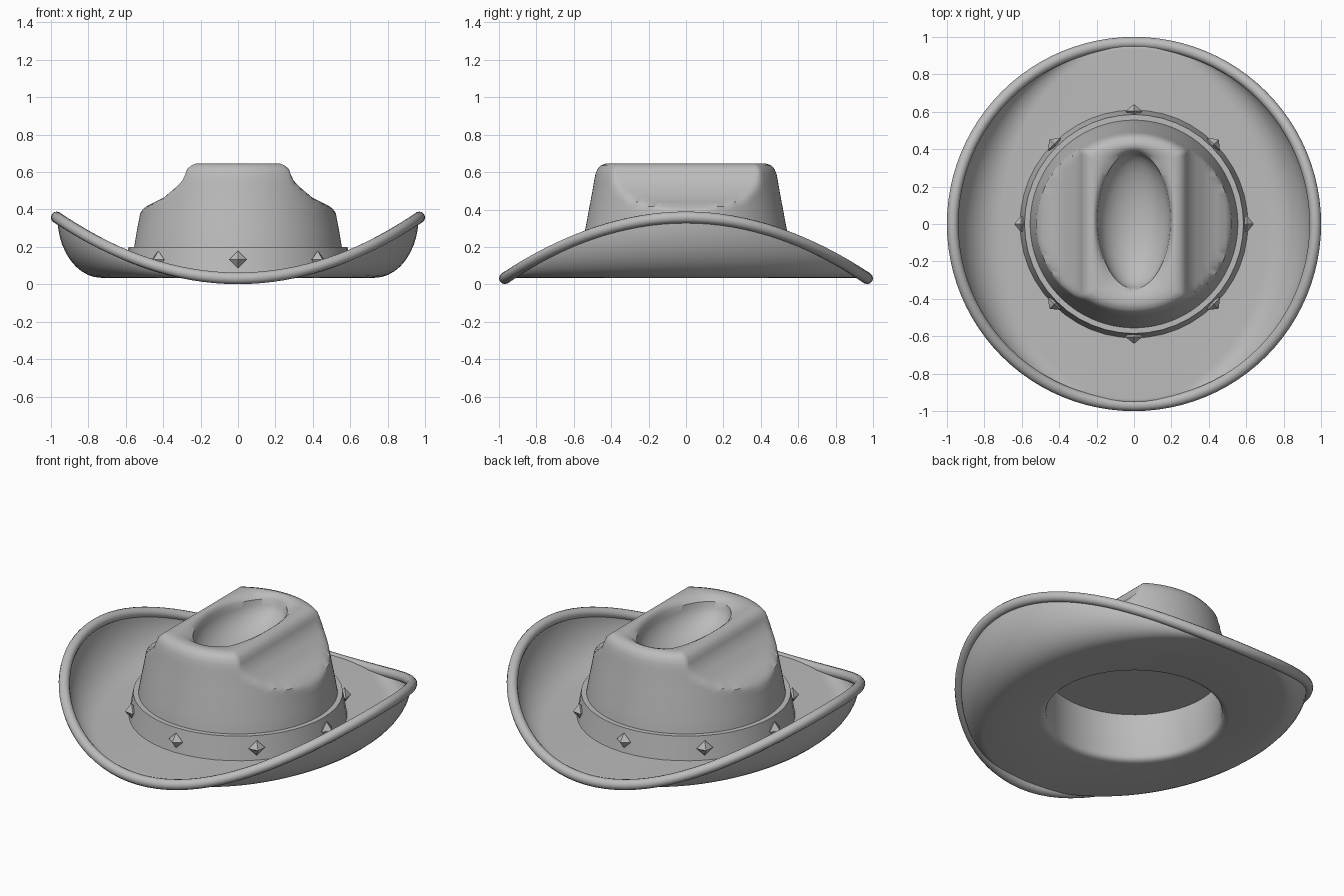
import bpy, bmesh, math
from math import sin, cos, pi

if "Cube" in bpy.data.objects:
    bpy.data.objects.remove(bpy.data.objects["Cube"])

felt = bpy.data.materials.new("felt_grey")
felt.diffuse_color = (0.5, 0.5, 0.5, 1)
felt.use_nodes = True
felt.node_tree.nodes["Principled BSDF"].inputs["Base Color"].default_value = felt.diffuse_color


def finish(name, bm, angle=35):
    bmesh.ops.remove_doubles(bm, verts=bm.verts, dist=1e-5)
    bmesh.ops.recalc_face_normals(bm, faces=bm.faces)
    me = bpy.data.meshes.new(name)
    bm.to_mesh(me)
    bm.free()
    me.materials.append(felt)
    ob = bpy.data.objects.new(name, me)
    bpy.context.collection.objects.link(ob)
    if angle:
        bpy.ops.object.select_all(action='DESELECT')
        ob.select_set(True)
        bpy.context.view_layer.objects.active = ob
        bpy.ops.object.shade_smooth_by_angle(angle=math.radians(angle))
    return ob


def loft(name, section, n, closed=False, angle=35):
    """Sweep section(theta) -> list of xyz around the vertical axis."""
    bm = bmesh.new()
    rows = [[bm.verts.new(p) for p in section(2 * pi * i / n)] for i in range(n)]
    m = len(rows[0])
    for i in range(n):
        a, b = rows[i], rows[(i + 1) % n]
        for j in range(m if closed else m - 1):
            k = (j + 1) % m
            bm.faces.new((a[j], b[j], b[k], a[k]))
    return finish(name, bm, angle)


def polar(t, pts):
    return [(r * cos(t), r * sin(t), z) for r, z in pts]


def rim_z(t):
    return 0.032 + 0.326 * cos(t) ** 2


# Brim: flat lens in the middle, sides curling up, with the inner lining of the hat
def brim_section(t):
    a = 0.73
    r0 = a * 0.955 / math.hypot(0.955 * cos(t), a * sin(t))
    pts = [(0, 0.33), (0.49, 0.33), (0.49, 0.065), (0.498, 0.048), (0.511, 0.039), (0.53, 0.035)]
    steps = [i / 10 * pi / 2 for i in range(11)]
    R, h = 0.965, rim_z(t) - 0.035
    pts += [(r0 + (R - r0) * sin(s), 0.035 + h * (1 - cos(s))) for s in steps]
    R, r0, h = 0.95, r0 - 0.02, max(rim_z(t) - 0.06, -0.005)
    pts += [(r0 + (R - r0) * sin(s), 0.06 + h * (1 - cos(s))) for s in reversed(steps)]
    pts += [(0.54, 0.06)]
    return polar(t, pts)


loft("brim", brim_section, 96)


# Rolled edge of the brim
def rim_section(t):
    return polar(t, [(0.969 + 0.031 * cos(2 * pi * k / 12),
                      rim_z(t) + 0.031 * sin(2 * pi * k / 12)) for k in range(12)])


loft("brim_edge_roll", rim_section, 96, closed=True)

# Crown: tapered body, pinched on both sides, with an oval dent on top
PINCH = [(0.0, 0.70), (0.36, 0.56), (0.385, 0.525), (0.417, 0.49), (0.465, 0.395), (0.52, 0.33),
         (0.56, 0.292), (0.59, 0.281), (0.615, 0.272), (0.632, 0.258), (0.645, 0.225)]
BODY = [(0.57, 0.06), (0.555, 0.2), (0.54, 0.29), (0.528, 0.35), (0.523, 0.38), (0.519, 0.4),
        (0.516, 0.417), (0.511, 0.44), (0.507, 0.465), (0.502, 0.49), (0.497, 0.52), (0.491, 0.555),
        (0.484, 0.59), (0.474, 0.615), (0.457, 0.635), (0.43, 0.645)]


def pinch(z):
    for (z0, x0), (z1, x1) in zip(PINCH, PINCH[1:]):
        if z <= z1:
            return x0 + (x1 - x0) * (z - z0) / (z1 - z0)
    return PINCH[-1][1]


def crown_section(t):
    pts = []
    for r, z in BODY:
        x, y, f = r * cos(t), r * sin(t), pinch(z)
        pts.append((math.copysign(min(abs(x), f), x), y, z))
    # lip rolling over into the dent
    ox, oy = pts[-1][:2]
    ex, ey = 0.195 * cos(t), 0.02 + 0.365 * sin(t)
    for k, z in ((0.35, 0.644), (0.7, 0.636), (1, 0.615)):
        pts.append((ox + (ex - ox) * k, oy + (ey - oy) * k, z))
    # bowl of the dent
    for i in range(1, 9):
        s = cos(i / 8 * pi / 2)
        z = 0.615 - 0.17 * sin(i / 8 * pi / 2)
        pts.append((0.195 * cos(t) * s, 0.02 + 0.365 * sin(t) * s, z))
    return pts


loft("crown", crown_section, 128, angle=40)

# Hat band
loft("hat_band", lambda t: polar(t, [(0.55, 0.055), (0.61, 0.055), (0.585, 0.2), (0.55, 0.2)]),
     48, closed=True)

# Eight pointed studs around the band
for i in range(8):
    t = i * pi / 4
    bm = bmesh.new()

    def vert(dr, dt, dz):
        r = 0.603 + dr
        return bm.verts.new((r * cos(t) - dt * sin(t), r * sin(t) + dt * cos(t), 0.132 + dz))

    tips = [vert(0.037, 0, 0), vert(-0.037, 0, 0)]
    ring = [vert(0, 0.047, 0), vert(0, 0, 0.047), vert(0, -0.047, 0), vert(0, 0, -0.047)]
    for tip in tips:
        for k in range(4):
            bm.faces.new((tip, ring[k], ring[(k + 1) % 4]))
    finish(f"stud_{i + 1}", bm, angle=0)
